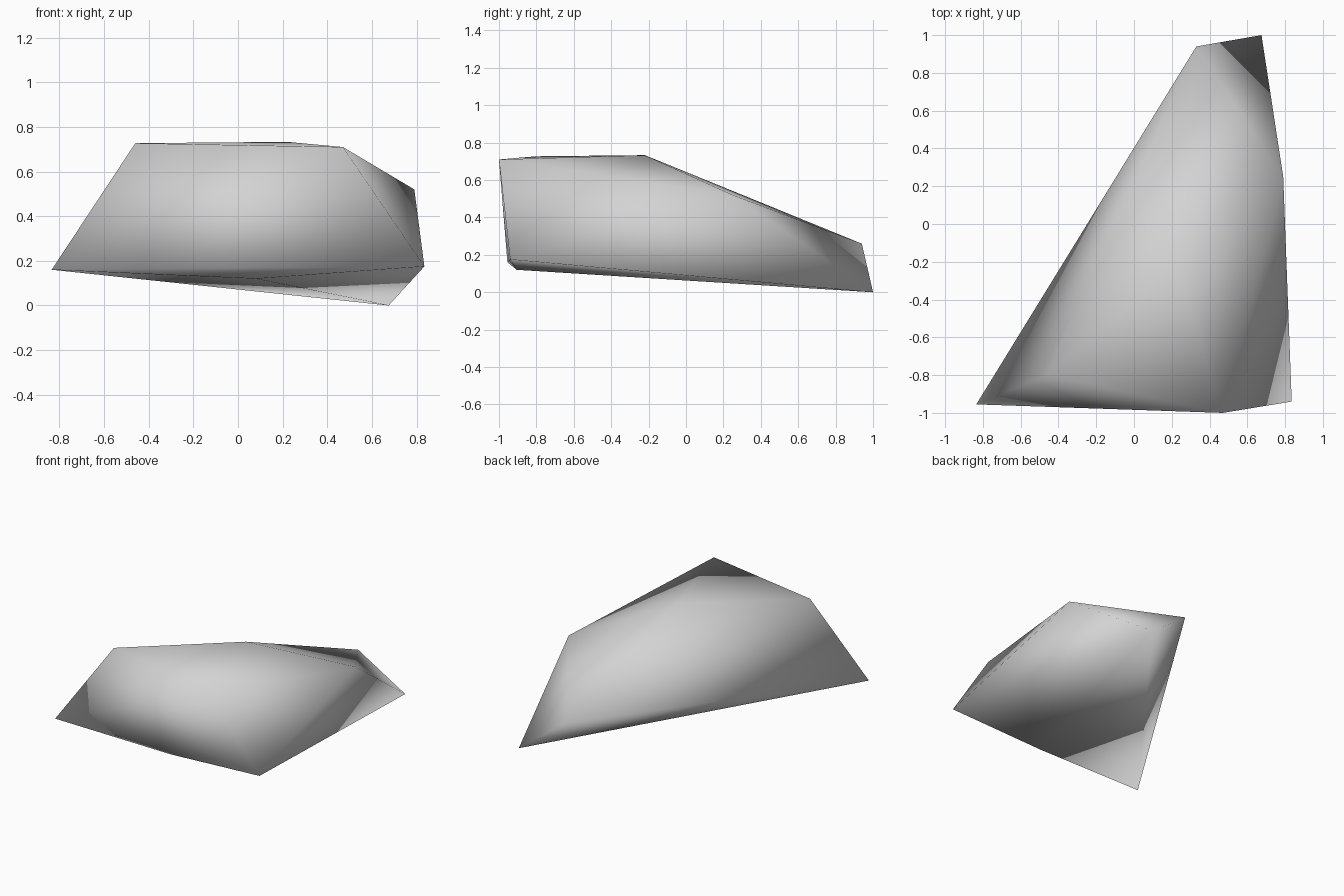
import bpy
import bmesh

cube = bpy.data.objects.get("Cube")
if cube:
    bpy.data.objects.remove(cube, do_unlink=True)

# Plain grey stone
stone = bpy.data.materials.new("stone_grey")
stone.use_nodes = True
colour = (0.65, 0.65, 0.65, 1.0)
stone.diffuse_color = colour
stone.node_tree.nodes["Principled BSDF"].inputs["Base Color"].default_value = colour

# Corners of the faceted rock
crown = [(-0.46, -0.80, 0.727), (0.22, -0.22, 0.733), (0.47, -1.00, 0.71)]
shoulder = [(0.79, 0.25, 0.52), (0.33, 0.94, 0.26)]
base = [(-0.835, -0.955, 0.16), (0.08, -0.905, 0.12),
        (0.835, -0.94, 0.175), (0.675, 1.00, 0.0)]

# Wrap the corners in a convex skin
bm = bmesh.new()
for corner in crown + shoulder + base:
    bm.verts.new(corner)
bmesh.ops.convex_hull(bm, input=bm.verts[:])
loose = [v for v in bm.verts if not v.link_faces]
bmesh.ops.delete(bm, geom=loose, context='VERTS')
bmesh.ops.recalc_face_normals(bm, faces=bm.faces[:])

# Soft shading over the few large facets
for face in bm.faces:
    face.smooth = True
mesh = bpy.data.meshes.new("rock")
bm.to_mesh(mesh)
bm.free()
mesh.materials.append(stone)
rock = bpy.data.objects.new("rock", mesh)
bpy.context.collection.objects.link(rock)
